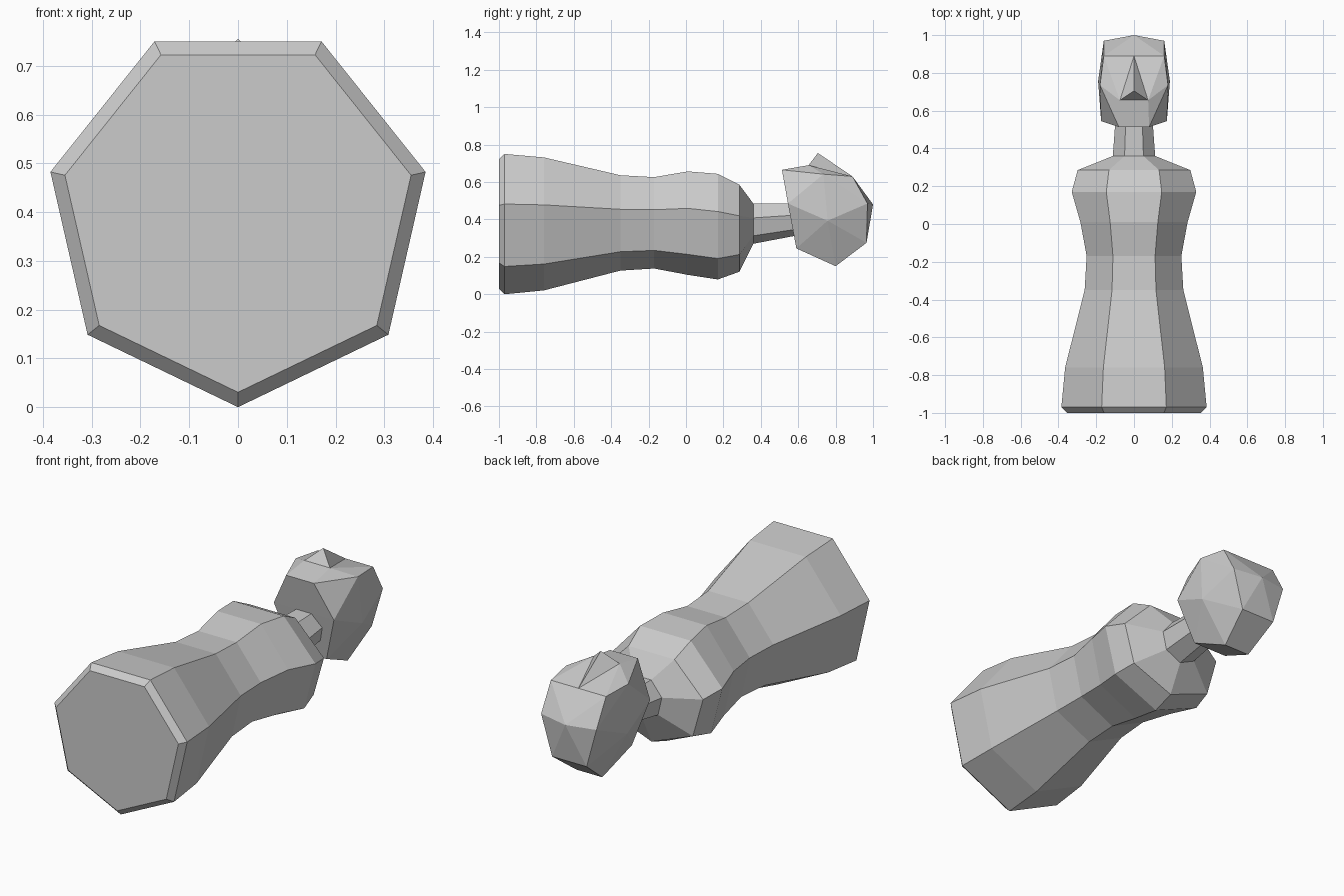
import bpy, bmesh
from math import sin, cos, pi

if "Cube" in bpy.data.objects:
    bpy.data.objects.remove(bpy.data.objects["Cube"])


def finish(bm, name):
    bmesh.ops.recalc_face_normals(bm, faces=bm.faces)
    mesh = bpy.data.meshes.new(name)
    bm.to_mesh(mesh)
    bm.free()
    obj = bpy.data.objects.new(name, mesh)
    bpy.context.collection.objects.link(obj)
    return obj


def loft(name, rings, sides=7):
    """Rings of (y, half-width radius, height radius, centre z); one corner points down."""
    bm = bmesh.new()
    loops = []
    for y, rx, rz, cz in rings:
        angles = [-pi / 2 + 2 * pi * k / sides for k in range(sides)]
        loops.append([bm.verts.new((rx * cos(a), y, cz + rz * sin(a))) for a in angles])
    for a, b in zip(loops, loops[1:]):
        for k in range(sides):
            n = (k + 1) % sides
            bm.faces.new((a[k], a[n], b[n], b[k]))
    bm.faces.new(loops[0])
    bm.faces.new(loops[-1])
    return finish(bm, name)


def mirrored_hull(name, half):
    """Convex faceted solid from points on the +x side."""
    bm = bmesh.new()
    for x, y, z in half:
        for s in ((1, -1) if x else (1,)):
            bm.verts.new((s * x, y, z))
    bmesh.ops.convex_hull(bm, input=bm.verts)
    return finish(bm, name)


# Seven-sided robe with chamfered base, waist, shoulders and neck
C = 0.3945
loft("body_and_neck", [
    (-1.00, 0.364, 0.364, C),
    (-0.97, 0.3945, 0.3945, C),
    (-0.76, 0.374, 0.374, C),
    (-0.35, 0.268, 0.268, C),
    (-0.17, 0.257, 0.257, C),
    (0.01, 0.291, 0.291, C),
    (0.17, 0.338, 0.297, 0.376),
    (0.285, 0.306, 0.245, 0.365),
    (0.36, 0.115, 0.113, 0.383),
    (0.64, 0.094, 0.085, 0.408),
])

# Faceted head with the face looking up
mirrored_hull("head", [
    (0.08, 0.513, 0.665),   # chin
    (0.174, 0.545, 0.485),  # jaw
    (0.075, 0.655, 0.69),   # upper lip
    (0.18, 0.735, 0.642),   # cheek
    (0.16, 0.89, 0.63),     # brow
    (0.16, 0.97, 0.485),    # temple
    (0, 1.00, 0.48),        # crown
    (0.19, 0.757, 0.393),   # ear
    (0.10, 0.59, 0.245),    # nape
    (0.075, 0.80, 0.15),    # back
    (0.10, 0.965, 0.275),   # rear crown
])

# Pyramid nose
mirrored_hull("nose", [
    (0.075, 0.655, 0.689), (0, 0.705, 0.755), (0, 0.89, 0.63), (0, 0.70, 0.62),
])
